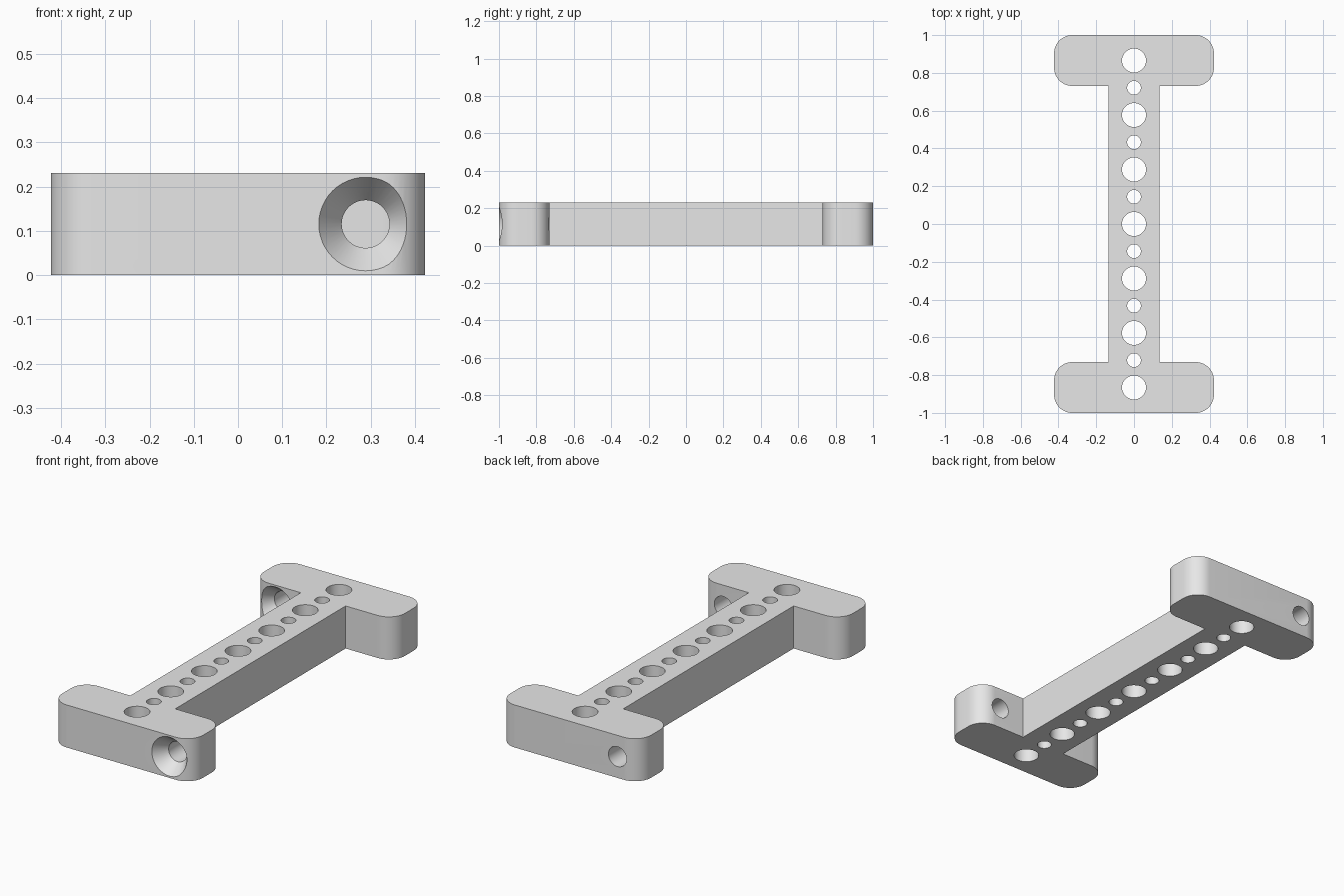
import bpy, bmesh
from math import sin, cos, pi, radians

if "Cube" in bpy.data.objects:
    bpy.data.objects.remove(bpy.data.objects["Cube"])

HEIGHT = 0.2308
BAR_HALF = 0.1346
HEAD_HALF = 0.423
HEAD_INNER = 0.731
CORNER = 0.096
PITCH = 0.2885
SCREW_R = 0.054
SINK_R = 0.1058
SINK_DEPTH = 0.07

grey = bpy.data.materials.new("light grey")
grey.use_nodes = True
colour = (0.8, 0.8, 0.8, 1)
grey.diffuse_color = colour
grey.node_tree.nodes["Principled BSDF"].inputs["Base Color"].default_value = colour


def finish(bm, name):
    bmesh.ops.recalc_face_normals(bm, faces=bm.faces[:])
    mesh = bpy.data.meshes.new(name)
    bm.to_mesh(mesh)
    bm.free()
    mesh.materials.append(grey)
    obj = bpy.data.objects.new(name, mesh)
    bpy.context.collection.objects.link(obj)
    return obj


def arc(cx, cy, start, steps=12):
    angles = [radians(start + 90 * i / steps) for i in range(steps + 1)]
    return [(cx + CORNER * cos(a), cy + CORNER * sin(a)) for a in angles]


def lathe(bm, profile, place, segments=48):
    """Closed round solid from (distance, radius) pairs along an axis."""
    rings = []
    for along, r in profile:
        turn = [2 * pi * i / segments for i in range(segments)]
        rings.append([bm.verts.new(place(r * cos(a), r * sin(a), along)) for a in turn])
    for lower, upper in zip(rings, rings[1:]):
        for i in range(segments):
            j = (i + 1) % segments
            bm.faces.new((lower[i], lower[j], upper[j], upper[i]))
    bm.faces.new(rings[0])
    bm.faces.new(rings[-1])


# I-shaped plate: one quarter of the outline, mirrored and extruded
cx = HEAD_HALF - CORNER
quarter = ([(BAR_HALF, HEAD_INNER)]
           + arc(cx, HEAD_INNER + CORNER, -90) + arc(cx, 1 - CORNER, 0))
half = quarter + [(-x, y) for x, y in reversed(quarter)]
outline = half + [(-x, -y) for x, y in half]
bm = bmesh.new()
base = bm.faces.new([bm.verts.new((x, y, 0)) for x, y in outline])
top = bmesh.ops.extrude_face_region(bm, geom=[base])
bmesh.ops.translate(bm, vec=(0, 0, HEIGHT),
                    verts=[v for v in top["geom"] if isinstance(v, bmesh.types.BMVert)])
plate = finish(bm, "mounting_bracket")

# Alternating large and small holes down the bar
bm = bmesh.new()
for i in range(-6, 7):
    radius = 0.0365 if i % 2 else 0.0635
    y0 = i * PITCH / 2
    lathe(bm, [(-0.05, radius), (HEIGHT + 0.05, radius)],
          lambda u, v, w, y0=y0: (u, y0 + v, w))

# Countersunk screw hole through each head, on opposite sides
lip = 0.02
flare = SINK_R + lip * (SINK_R - SCREW_R) / SINK_DEPTH
screw = [(-lip, flare), (SINK_DEPTH, SCREW_R), (1 - HEAD_INNER + lip, SCREW_R)]
for x0, y0 in ((PITCH, -1), (-PITCH, HEAD_INNER)):
    lathe(bm, screw, lambda u, v, w, x0=x0, y0=y0: (x0 + u, y0 + w, HEIGHT / 2 + v))
cutter = finish(bm, "hole_cutter")
cutter.hide_render = True

# Cut the holes and shade
cut = plate.modifiers.new("holes", "BOOLEAN")
cut.operation = "DIFFERENCE"
cut.solver = "EXACT"
cut.object = cutter
bpy.ops.object.select_all(action="DESELECT")
plate.select_set(True)
bpy.context.view_layer.objects.active = plate
bpy.ops.object.modifier_apply(modifier=cut.name)
bpy.data.objects.remove(cutter)
bpy.ops.object.shade_smooth_by_angle(angle=radians(30))
